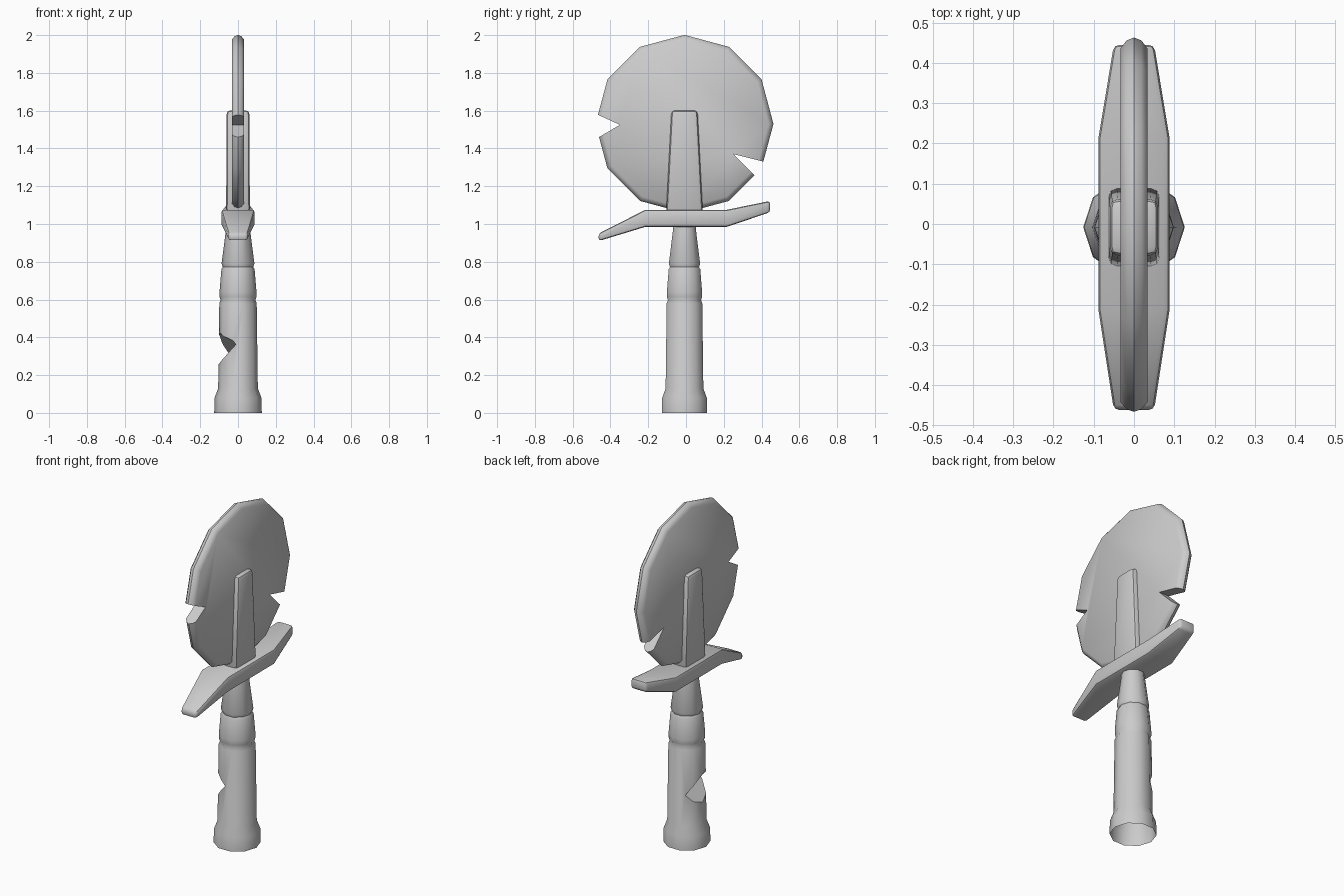
import bpy, bmesh, math
from mathutils import Vector

if "Cube" in bpy.data.objects:
    bpy.data.objects.remove(bpy.data.objects["Cube"], do_unlink=True)

grey = bpy.data.materials.new("plain grey")
grey.use_nodes = True
grey.diffuse_color = (0.6, 0.6, 0.6, 1)
grey.node_tree.nodes["Principled BSDF"].inputs["Base Color"].default_value = (0.6, 0.6, 0.6, 1)

CY = -0.008  # shared axis of grip, tower and disc


def loft(name, rings, close=(True, True)):
    """Skin a list of equal-length point rings and cap the ends."""
    bm = bmesh.new()
    loops = [[bm.verts.new(p) for p in ring] for ring in rings]
    for a, b in zip(loops, loops[1:]):
        for i in range(len(a)):
            j = (i + 1) % len(a)
            bm.faces.new((a[i], a[j], b[j], b[i]))
    if close[0]:
        bm.faces.new(loops[0])
    if close[1]:
        bm.faces.new(loops[-1])
    bmesh.ops.recalc_face_normals(bm, faces=bm.faces)
    mesh = bpy.data.meshes.new(name)
    bm.to_mesh(mesh)
    bm.free()
    obj = bpy.data.objects.new(name, mesh)
    bpy.context.collection.objects.link(obj)
    mesh.materials.append(grey)
    return obj


def activate(obj):
    bpy.ops.object.select_all(action='DESELECT')
    obj.select_set(True)
    bpy.context.view_layer.objects.active = obj


def smooth(obj, angle):
    activate(obj)
    bpy.ops.object.shade_smooth_by_angle(angle=math.radians(angle))


def carve(obj, cutter):
    mod = obj.modifiers.new("carve", 'BOOLEAN')
    mod.operation, mod.solver, mod.object = 'DIFFERENCE', 'EXACT', cutter
    activate(obj)
    bpy.ops.object.modifier_apply(modifier=mod.name)
    bpy.data.objects.remove(cutter, do_unlink=True)


def bevel(obj, width, segments=2):
    mod = obj.modifiers.new("soft edges", 'BEVEL')
    mod.width, mod.segments, mod.limit_method = width, segments, 'ANGLE'
    mod.angle_limit = math.radians(30)
    activate(obj)
    bpy.ops.object.modifier_apply(modifier=mod.name)


# Grip: ten-sided turned handle with two grooves and a flared foot
profile = [(0.126, 0), (0.124, 0.08), (0.105, 0.13), (0.099, 0.58), (0.092, 0.597),
           (0.098, 0.615), (0.098, 0.64), (0.088, 0.76), (0.081, 0.772), (0.087, 0.79),
           (0.065, 0.96), (0.062, 1.0)]


def ring(radius, z):
    return [(radius * math.cos(k * math.tau / 10), CY + radius * math.sin(k * math.tau / 10), z)
            for k in range(10)]


grip = loft("grip", [ring(r, z) for r, z in profile])

# Axe-like gash in the side of the grip
gash = loft("gash_cutter", [
    [(-0.005, -0.13, 0.37), (-0.25, -0.13, 0.4), (-0.25, -0.13, 0.1)],
    [(-0.06, 0.13, 0.3), (-0.25, 0.13, 0.52), (-0.25, 0.13, 0.1)]])
carve(grip, gash)

# Hollow foot: remove the underside
bm = bmesh.new()
bm.from_mesh(grip.data)
foot = [f for f in bm.faces if f.normal.z < -0.9 and f.calc_center_median().z < 0.01]
bmesh.ops.delete(bm, geom=foot, context='FACES')
bm.to_mesh(grip.data)
bm.free()
smooth(grip, 40)

# Crossguard: tapered bar, one end swept down and the other up
sections = [(-0.462, 0.05, 0.91, 0.95), (-0.215, 0.088, 0.985, 1.075),
            (0.215, 0.088, 0.985, 1.075), (0.445, 0.05, 1.062, 1.122)]
guard = loft("crossguard", [[(-w, y, lo), (w, y, lo), (w, y, hi), (-w, y, hi)]
                            for y, w, lo, hi in sections])
bevel(guard, 0.014)
smooth(guard, 40)

# Tapered socket holding the disc
socket = loft("disc_socket", [[(sx * w, CY + sy * d, z) for sx, sy in
                               ((-1, -1), (1, -1), (1, 1), (-1, 1))]
                              for w, d, z in ((0.063, 0.097, 1.06), (0.06, 0.069, 1.602))])
bevel(socket, 0.02)
smooth(socket, 40)

# Twelve-sided disc with a ridged rim
def disc_ring(radius, x):
    return [(x, CY + radius * math.cos(k * math.tau / 12), 1.53 + radius * math.sin(k * math.tau / 12))
            for k in range(12)]


disc = loft("disc_blade", [disc_ring(r, x) for r, x in
                           ((0.445, -0.033), (0.464, -0.018), (0.471, 0), (0.464, 0.018), (0.445, 0.033))])

# Two wedge-shaped chips in the disc: tip, then two outer points
chips = [((-0.35, 1.525), (-0.58, 1.63), (-0.58, 1.39)),
         ((0.25, 1.37), (0.57, 1.29), (0.49, 1.13))]
for wedge in chips:
    carve(disc, loft("chip_cutter", [[(x, y, z) for y, z in wedge] for x in (-0.1, 0.1)]))
smooth(disc, 40)
